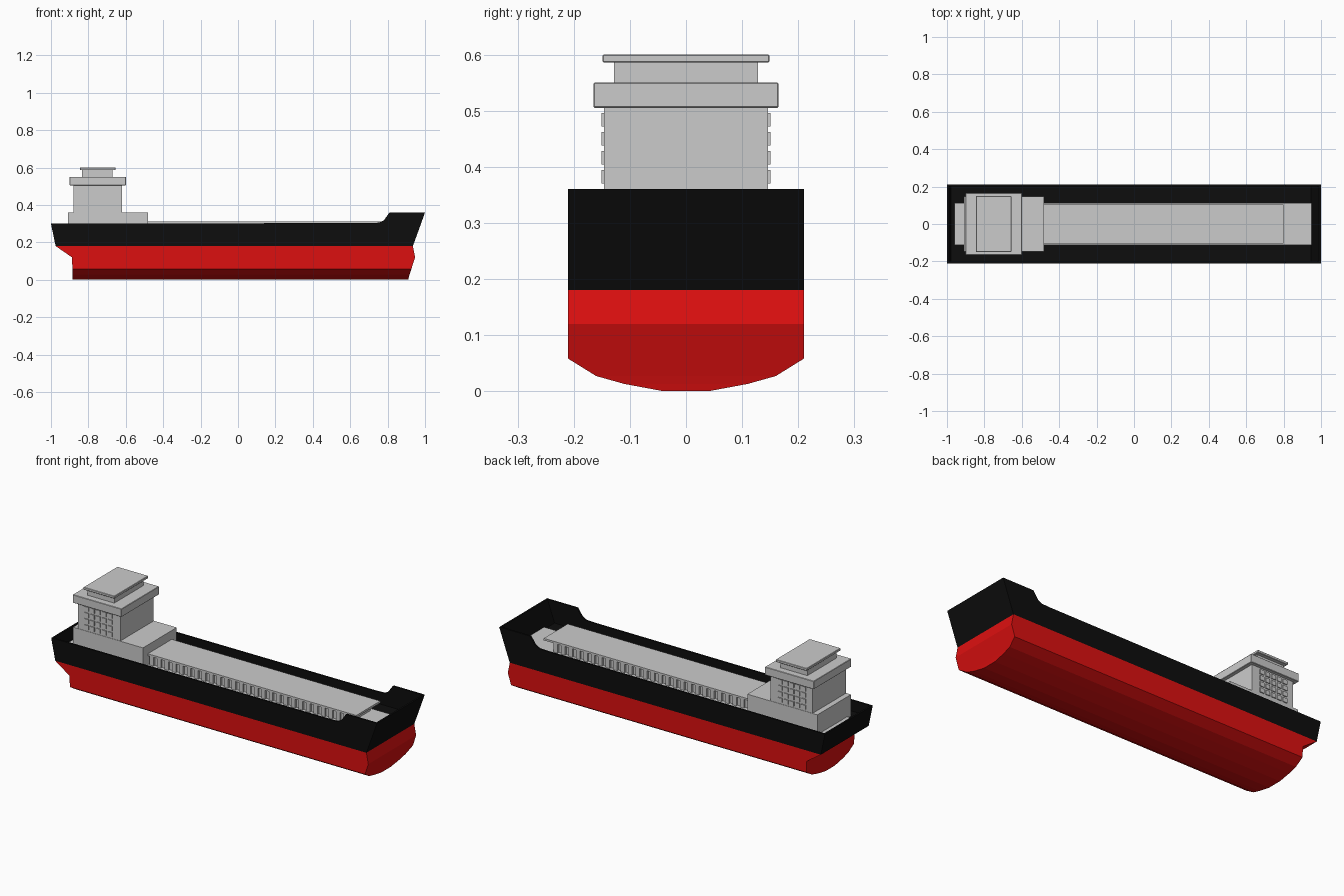
import bpy, bmesh

if "Cube" in bpy.data.objects:
    bpy.data.objects.remove(bpy.data.objects["Cube"])


def material(name, rgb):
    m = bpy.data.materials.new(name)
    m.diffuse_color = (*rgb, 1)
    m.use_nodes = True
    m.node_tree.nodes["Principled BSDF"].inputs["Base Color"].default_value = m.diffuse_color
    return m


BLACK = material("black_paint", (0.004, 0.004, 0.004))
RED = material("red_paint", (0.72, 0.005, 0.005))


def finish(name, bm, mat=None):
    bmesh.ops.recalc_face_normals(bm, faces=bm.faces)
    me = bpy.data.meshes.new(name)
    bm.to_mesh(me)
    bm.free()
    ob = bpy.data.objects.new(name, me)
    bpy.context.collection.objects.link(ob)
    if mat:
        me.materials.append(mat)
    return ob


def add_prism(bm, profile, y0, y1):
    """Extrude an x-z outline from y0 to y1."""
    a = [bm.verts.new((x, y0, z)) for x, z in profile]
    b = [bm.verts.new((x, y1, z)) for x, z in profile]
    bm.faces.new(a)
    bm.faces.new(b[::-1])
    n = len(profile)
    for i in range(n):
        j = (i + 1) % n
        bm.faces.new((a[i], b[i], b[j], a[j]))


def add_box(bm, x0, x1, y0, y1, z0, z1):
    add_prism(bm, [(x0, z0), (x1, z0), (x1, z1), (x0, z1)], y0, y1)


def box(name, x0, x1, half_y, z0, z1, bevel=0):
    bm = bmesh.new()
    add_box(bm, x0, x1, -half_y, half_y, z0, z1)
    if bevel:
        bmesh.ops.bevel(bm, geom=bm.edges[:], offset=bevel, segments=1, affect='EDGES')
    return finish(name, bm)


# Red lower hull: levels of (half width, z, stern x, bow x)
levels = [(0.21, 0.18, -0.975, 0.935), (0.21, 0.12, -0.888, 0.947),
          (0.21, 0.058, -0.885, 0.927), (0.16, 0.027, -0.885, 0.917),
          (0.11, 0.013, -0.885, 0.913), (0.04, 0.0, -0.885, 0.91)]
bm = bmesh.new()
rings = [[bm.verts.new(p) for p in ((xs, -w, z), (xb, -w, z), (xb, w, z), (xs, w, z))]
         for w, z, xs, xb in levels]
for r, s in zip(rings, rings[1:]):
    for i in range(4):
        j = (i + 1) % 4
        bm.faces.new((r[i], r[j], s[j], s[i]))
bm.faces.new(rings[0])
bm.faces.new(rings[-1])
finish("lower_hull", bm, RED)

# Black upper hull with deck and bulwarks
DECK, T = 0.24, 0.01
bm = bmesh.new()
add_prism(bm, [(-0.975, 0.18), (0.935, 0.18), (0.957, DECK), (-0.9875, DECK)], -0.21, 0.21)
rail = [(-0.9875, DECK), (0.957, DECK), (1, 0.36), (0.81, 0.36), (0.78, 0.318),
        (0.755, 0.305), (0.7, 0.303), (-1, 0.30)]
for s in (-1, 1):
    add_prism(bm, rail, s * 0.21, s * (0.21 - T))
w = 0.21 - T
add_prism(bm, [(0.957 - T, DECK), (0.957, DECK), (1, 0.36), (1 - T, 0.36)], -w, w)
add_prism(bm, [(-0.9875, DECK), (-0.9875 + T, DECK), (-1 + T, 0.30), (-1, 0.30)], -w, w)
finish("upper_hull", bm, BLACK)

# Raised deck plinth and cargo hatch
box("deck_plinth", -0.96, 0.95, 0.113, 0.235, 0.25)
box("hatch_body", -0.5, 0.75, 0.09, 0.25, 0.302)
box("hatch_cover", -0.5, 0.80, 0.105, 0.30, 0.311)

# Vertical ribs along both hatch sides
bm = bmesh.new()
n = 27
for i in range(n):
    x = -0.46 + i * 1.19 / (n - 1)
    for s in (-1, 1):
        add_box(bm, x - 0.012, x + 0.012, s * 0.085, s * 0.102, 0.25, 0.302)
finish("hatch_ribs", bm)

# Deckhouse tiers
box("deckhouse_base", -0.91, -0.48, 0.148, 0.24, 0.36)
box("deckhouse", -0.88, -0.62, 0.146, 0.36, 0.506)
box("bridge", -0.90, -0.60, 0.165, 0.505, 0.55, 0.002)
box("wheelhouse", -0.835, -0.67, 0.128, 0.55, 0.588)
box("wheelhouse_roof", -0.845, -0.655, 0.149, 0.586, 0.60, 0.002)

# Window panels on both sides of the deckhouse
bm = bmesh.new()
for col in range(5):
    for row in range(4):
        x, z = -0.826 + col * 0.036, 0.382 + row * 0.034
        for s in (-1, 1):
            add_box(bm, x - 0.013, x + 0.013, s * 0.14, s * 0.151, z - 0.012, z + 0.012)
finish("windows", bm)
